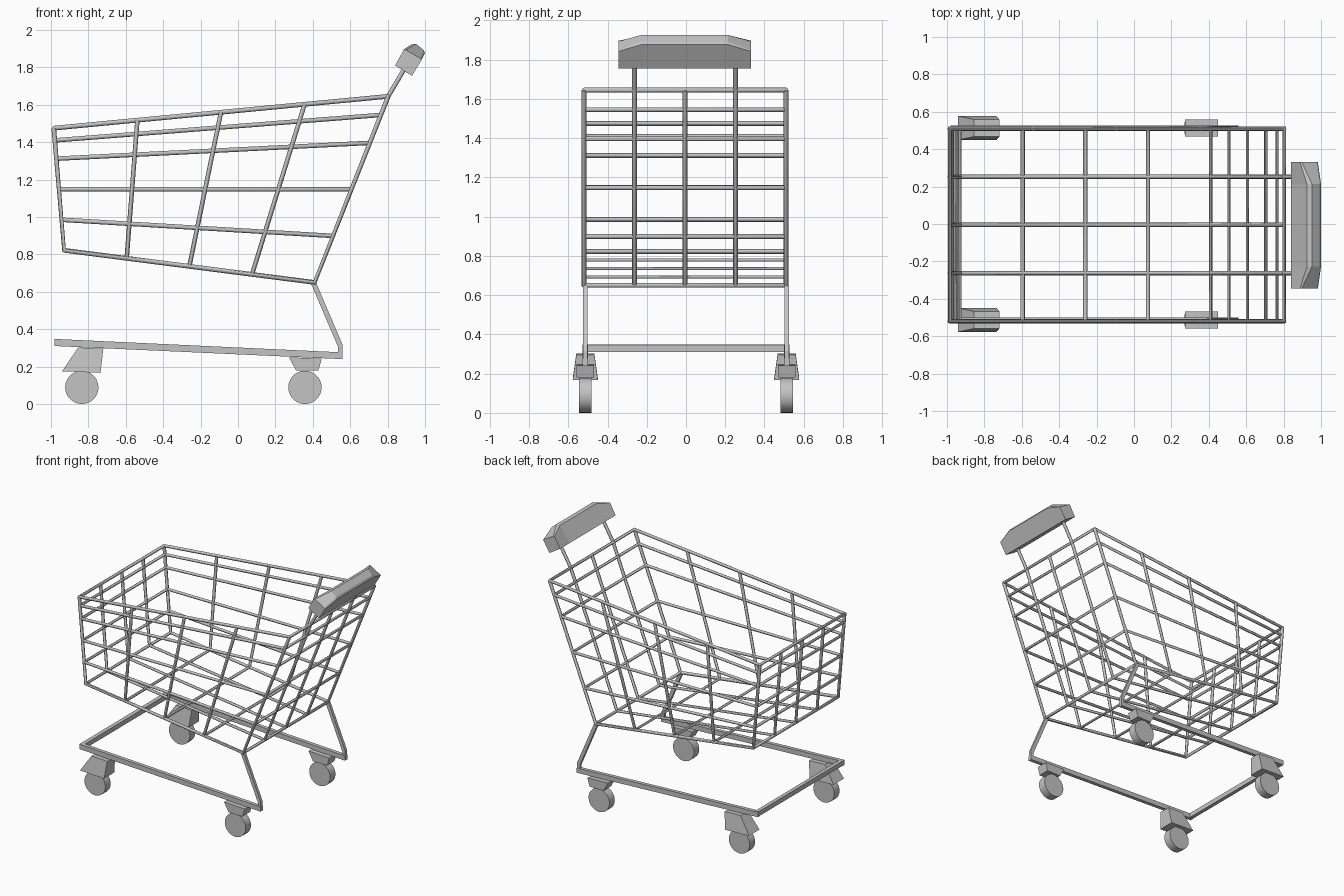
import bpy, bmesh
from math import pi
from mathutils import Vector, Matrix

cube = bpy.data.objects.get("Cube")
if cube:
    bpy.data.objects.remove(cube, do_unlink=True)

steel = bpy.data.materials.new("grey_steel")
steel.use_nodes = True
COLOUR = (0.55, 0.55, 0.55, 1)
steel.diffuse_color = COLOUR
steel.node_tree.nodes["Principled BSDF"].inputs["Base Color"].default_value = COLOUR


def link(name, data):
    obj = bpy.data.objects.new(name, data)
    bpy.context.collection.objects.link(obj)
    data.materials.append(steel)
    return obj


def finish(name, bm):
    bmesh.ops.recalc_face_normals(bm, faces=bm.faces[:])
    mesh = bpy.data.meshes.new(name)
    bm.to_mesh(mesh)
    bm.free()
    return link(name, mesh)


def smooth(obj):
    bpy.ops.object.select_all(action="DESELECT")
    obj.select_set(True)
    bpy.context.view_layer.objects.active = obj
    if obj.type == "CURVE":
        bpy.ops.object.convert(target="MESH")
    bpy.ops.object.shade_smooth_by_angle(angle=pi / 3)


def wire(name, paths, radius):
    """Round bars along (points, closed) paths."""
    curve = bpy.data.curves.new(name, "CURVE")
    curve.dimensions = "3D"
    curve.bevel_depth = radius
    curve.bevel_resolution = 2
    curve.use_fill_caps = True
    for points, closed in paths:
        spline = curve.splines.new("POLY")
        spline.points.add(len(points) - 1)
        for p, co in zip(spline.points, points):
            p.co = (*co, 1)
        spline.use_cyclic_u = closed
    smooth(link(name, curve))


def loft(name, sections):
    """Solid skin through matching rings of points."""
    bm = bmesh.new()
    rings = [[bm.verts.new(p) for p in ring] for ring in sections]
    for a, b in zip(rings, rings[1:]):
        for i in range(len(a)):
            j = (i + 1) % len(a)
            bm.faces.new((a[i], a[j], b[j], b[i]))
    bm.faces.new(rings[0])
    bm.faces.new(rings[-1])
    return finish(name, bm)


def plate(name, profile, y, half):
    return loft(name, [[(x, v, z) for x, z in profile] for v in (y - half, y + half)])


def rect(x0, x1, y, half, z0, z1):
    """Ring with its -x edge at height z0 and its +x edge at z1."""
    return [(x0, y - half, z0), (x1, y - half, z1), (x1, y + half, z1), (x0, y + half, z0)]


# Basket: a four-cornered side profile swept across the width
W, MID = 0.515, -0.005
nose_top, nose_low = Vector((-0.985, 0, 1.475)), Vector((-0.93, 0, 0.822))
rear_top, rear_low = Vector((0.803, 0, 1.645)), Vector((0.41, 0, 0.65))


def at(point, y):
    return (point.x, y + MID, point.z)


def ring(t):
    a, b = nose_top.lerp(nose_low, t), rear_top.lerp(rear_low, t)
    return [at(a, -W), at(b, -W), at(b, W), at(a, W)], True


def cross_hoop(t):
    top, low = nose_top.lerp(rear_top, t), nose_low.lerp(rear_low, t)
    return [at(top, -W), at(low, -W), at(low, W), at(top, W)], False


def long_hoop(y):
    return [at(p, y) for p in (nose_top, nose_low, rear_low, rear_top)], False


wire("basket_frame", [ring(0), ring(1), long_hoop(-W), long_hoop(W)], 0.0125)
wire("basket_rings", [ring(t) for t in (0.1, 0.25, 0.5, 0.75)], 0.012)
wire("basket_cross_hoops", [cross_hoop(t) for t in (0.25, 0.5, 0.75)], 0.012)
wire("basket_long_hoops", [long_hoop(y) for y in (-W / 2, 0, W / 2)], 0.012)

# Handle posts and the grip with sloping ends
post_top = Vector((0.9, 0, 1.81))
wire("handle_posts", [([at(rear_top, y), at(post_top, y)], False)
                      for y in (-W / 2, W / 2)], 0.012)
low = [(0.84, 1.81), (0.93, 1.755)]
end_top = [(0.983, 1.842), (0.975, 1.848), (0.897, 1.893), (0.887, 1.896)]
mid_top = [(1.0, 1.877), (0.993, 1.892), (0.952, 1.926), (0.925, 1.921)]
loft("handle_grip", [[(x, y - 0.007, z) for x, z in low + top]
                     for y, top in ((-0.338, end_top), (-0.22, mid_top),
                                    (0.22, mid_top), (0.338, end_top))])

# Undercarriage, mirrored on both sides
TRACK = 0.513
rail = [(-0.98, 0.31), (0.56, 0.24), (0.56, 0.276), (-0.98, 0.348)]
leg = [(0.39, 0.645), (0.535, 0.305), (0.535, 0.25), (0.56, 0.24), (0.56, 0.315), (0.417, 0.65)]
for side, y in (("right", -TRACK), ("left", TRACK)):
    plate(side + "_rail", rail, y, 0.014)
    plate(side + "_leg", leg, y, 0.011)
    # Casters: tapered bracket and wheel
    loft(side + "_nose_bracket", [rect(-0.94, -0.735, y, 0.064, 0.175, 0.167),
                                  rect(-0.855, -0.72, y, 0.046, 0.302, 0.296)])
    loft(side + "_rear_bracket", [rect(0.31, 0.43, y, 0.045, 0.18, 0.18),
                                  rect(0.272, 0.448, y, 0.045, 0.25, 0.242)])
    for end, x in (("nose", -0.835), ("rear", 0.358)):
        bm = bmesh.new()
        bmesh.ops.create_cone(bm, cap_ends=True, segments=28, radius1=0.089,
                              radius2=0.089, depth=0.064,
                              matrix=Matrix.Translation((x, y, 0.089)) @ Matrix.Rotation(pi / 2, 4, "X"))
        smooth(finish(side + "_" + end + "_wheel", bm))

# Bar joining the rails at the nose
plate("nose_crossbar", [(-0.98, 0.312), (-0.95, 0.311), (-0.95, 0.347), (-0.98, 0.348)], 0, TRACK)
